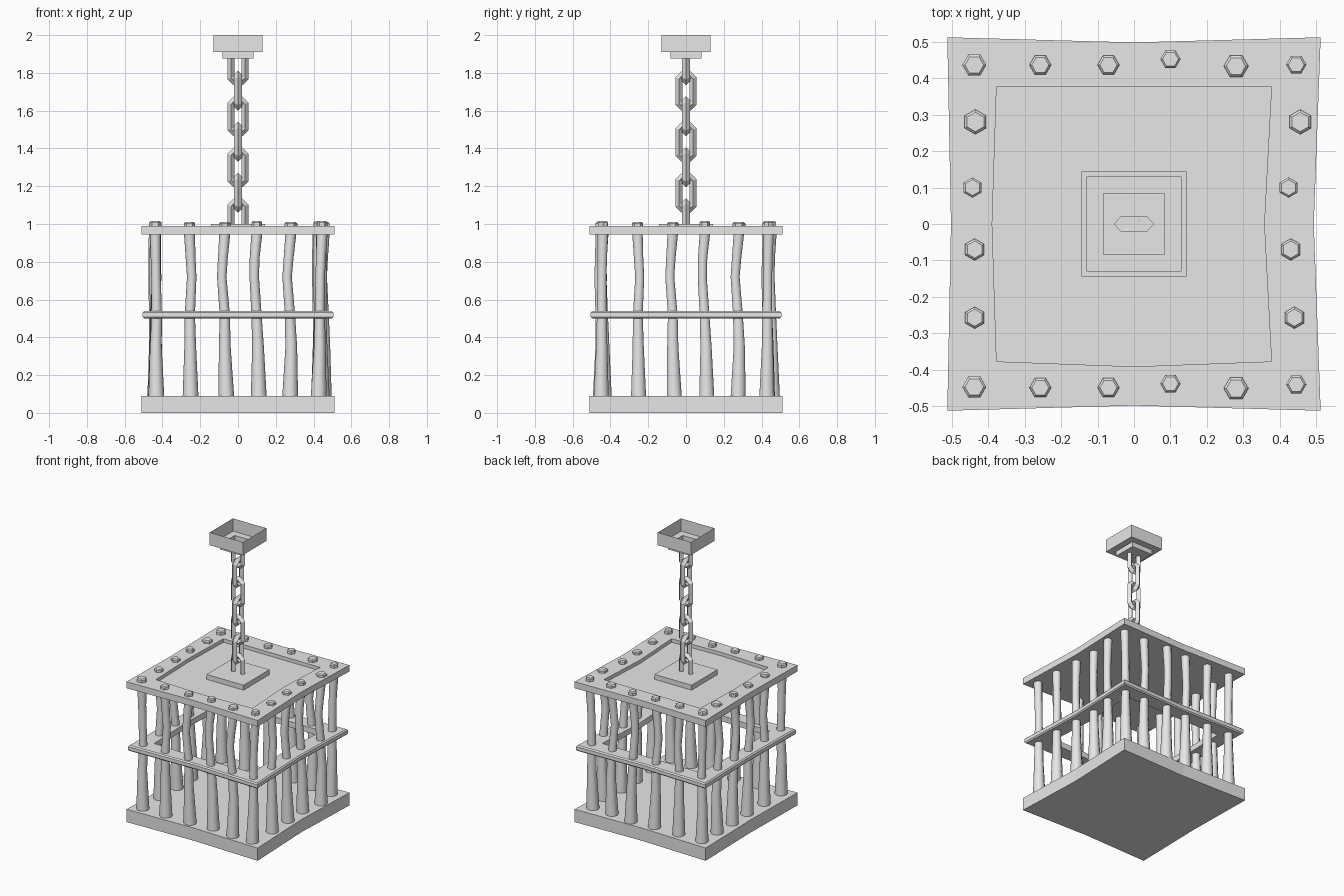
import bpy
import bmesh
from math import cos, sin, pi, radians
from mathutils import Vector

cube = bpy.data.objects.get("Cube")
if cube:
    bpy.data.objects.remove(cube, do_unlink=True)

grey = bpy.data.materials.new("plain grey")
grey.use_nodes = True
grey.diffuse_color = (0.8, 0.8, 0.8, 1)
grey.node_tree.nodes["Principled BSDF"].inputs["Base Color"].default_value = (0.8, 0.8, 0.8, 1)


def loft(name, loops, cap_start=True, cap_end=True, closed=False, smooth=False):
    """Skin equal-length point loops into one object."""
    bm = bmesh.new()
    rings = [[bm.verts.new(p) for p in loop] for loop in loops]
    pairs = list(zip(rings, rings[1:]))
    if closed:
        pairs.append((rings[-1], rings[0]))
    for a, b in pairs:
        for i in range(len(a)):
            j = (i + 1) % len(a)
            bm.faces.new((a[i], a[j], b[j], b[i]))
    if cap_start and not closed:
        bm.faces.new(rings[0])
    if cap_end and not closed:
        bm.faces.new(rings[-1])
    bmesh.ops.recalc_face_normals(bm, faces=bm.faces)
    mesh = bpy.data.meshes.new(name)
    bm.to_mesh(mesh)
    bm.free()
    mesh.materials.append(grey)
    obj = bpy.data.objects.new(name, mesh)
    bpy.context.collection.objects.link(obj)
    if smooth:
        bpy.ops.object.select_all(action='DESELECT')
        obj.select_set(True)
        bpy.context.view_layer.objects.active = obj
        bpy.ops.object.shade_smooth_by_angle(angle=radians(40))
    return obj


def warped_square(c, z, front=0, right=0, back=0, left=0):
    """Square of half-size c whose side midpoints are pushed outward."""
    return [(-c, -c, z), (0, -c - front, z), (c, -c, z), (c + right, 0, z),
            (c, c, z), (0, c + back, z), (-c, c, z), (-c - left, 0, z)]


def polygon(x, y, z, r, sides, turn=0):
    return [(x + r * cos(turn + 2 * pi * i / sides),
             y + r * sin(turn + 2 * pi * i / sides), z) for i in range(sides)]


def outer(c, z):
    return warped_square(c, z, -0.014, -0.019, -0.014, -0.01)


def inner(c, z):
    return warped_square(c, z, 0.014, -0.02, 0, 0.012)


# Floor slab, recessed roof slab and bevelled middle frame
loft("floor_slab", [outer(0.512, 0), outer(0.512, 0.09)])
loft("roof_slab", [outer(0.512, 0.945), outer(0.512, 0.99),
                   inner(0.377, 0.99), inner(0.377, 0.965)])
loft("middle_frame", [outer(0.497, 0.5), outer(0.505, 0.508), outer(0.505, 0.532),
                      outer(0.497, 0.54), inner(0.385, 0.54), inner(0.385, 0.5)],
     closed=True)

# Mounting plate under the chain and open ceiling bracket above it
loft("chain_plate", [warped_square(0.144, 0.96), warped_square(0.144, 1.0)])
loft("ceiling_bracket", [warped_square(0.083, 1.875), warped_square(0.083, 1.91),
                         warped_square(0.13, 1.91), warped_square(0.13, 2.0)],
     cap_end=False)

# Bar shape: heights, radii and sideways bend for each slot along a row
HEIGHTS = (0.08, 0.35, 0.52, 0.72, 0.82, 0.95)
RADII = (0.042, 0.031, 0.027, 0.025, 0.026, 0.029)
SLOTS = (-0.438, -0.257, -0.07, 0.1, 0.28, 0.445)
BENDS = ((0.006, 0.003, 0.008, 0.004, 0.002, 0),
         (0.006, 0.004, 0.002, 0.012, 0.006, 0),
         (0.008, 0, 0, -0.016, -0.01, 0),
         (0.01, 0.006, -0.002, -0.014, -0.012, 0),
         (-0.004, 0.002, -0.005, -0.02, -0.012, 0),
         (-0.018, -0.012, -0.012, -0.01, -0.006, 0))
BOLT_SIZE = (0.033, 0.03, 0.03, 0.028, 0.034, 0.028)


def bar_and_bolt(side, slot, depth, along_y):
    def place(u, v):
        return (v, u) if along_y else (u, v)
    rings = []
    for z, r, bend in zip(HEIGHTS, RADII, BENDS[slot]):
        x, y = place(SLOTS[slot] + bend, depth + bend * 0.5)
        rings.append(polygon(x, y, z, r, 10))
    loft(f"{side}_bar_{slot + 1}", rings, smooth=True)
    x, y = place(SLOTS[slot], depth)
    r, turn = BOLT_SIZE[slot], pi / 2 if along_y else 0
    top = 1.015 if slot in (0, 3, 5) else 1.01
    loft(f"{side}_bolt_{slot + 1}", [polygon(x, y, 0.985, r, 6, turn),
                                     polygon(x, y, top - 0.007, r, 6, turn),
                                     polygon(x, y, top, r * 0.78, 6, turn)])


# Front and back rows hold the corners; side rows fill the gaps
for i, (front, back) in enumerate(zip((-0.447, -0.449, -0.449, -0.438, -0.451, -0.44),
                                      (0.436, 0.436, 0.436, 0.452, 0.433, 0.437))):
    bar_and_bolt("front", i, front, False)
    bar_and_bolt("back", i, back, False)
for i, (right, left) in enumerate(zip((0.44, 0.43, 0.424, 0.456),
                                      (-0.437, -0.437, -0.443, -0.435)), start=1):
    bar_and_bolt("left", i, right, True)
    bar_and_bolt("right", i, left, True)


def chain_link(number, centre):
    """Stretched eight-sided ring with a diamond section."""
    rings = []
    for i in range(8):
        a = pi / 8 + i * pi / 4
        ring = []
        for k in range(4):
            reach = 0.04 + 0.02 * cos(k * pi / 2)
            depth = 0.02 * sin(k * pi / 2)
            rise = reach * sin(a) + (0.05 if sin(a) > 0 else -0.05)
            # End links stop inside the plate and the bracket
            z = min(max(centre + rise, 0.97), 1.9)
            p = Vector((reach * cos(a), depth, z))
            ring.append(p if number % 2 == 0 else Vector((p.y, p.x, p.z)))
        rings.append(ring)
    loft(f"chain_link_{number + 1}", rings, closed=True)


for n in range(7):
    chain_link(n, 1.03 + 0.135 * n)
